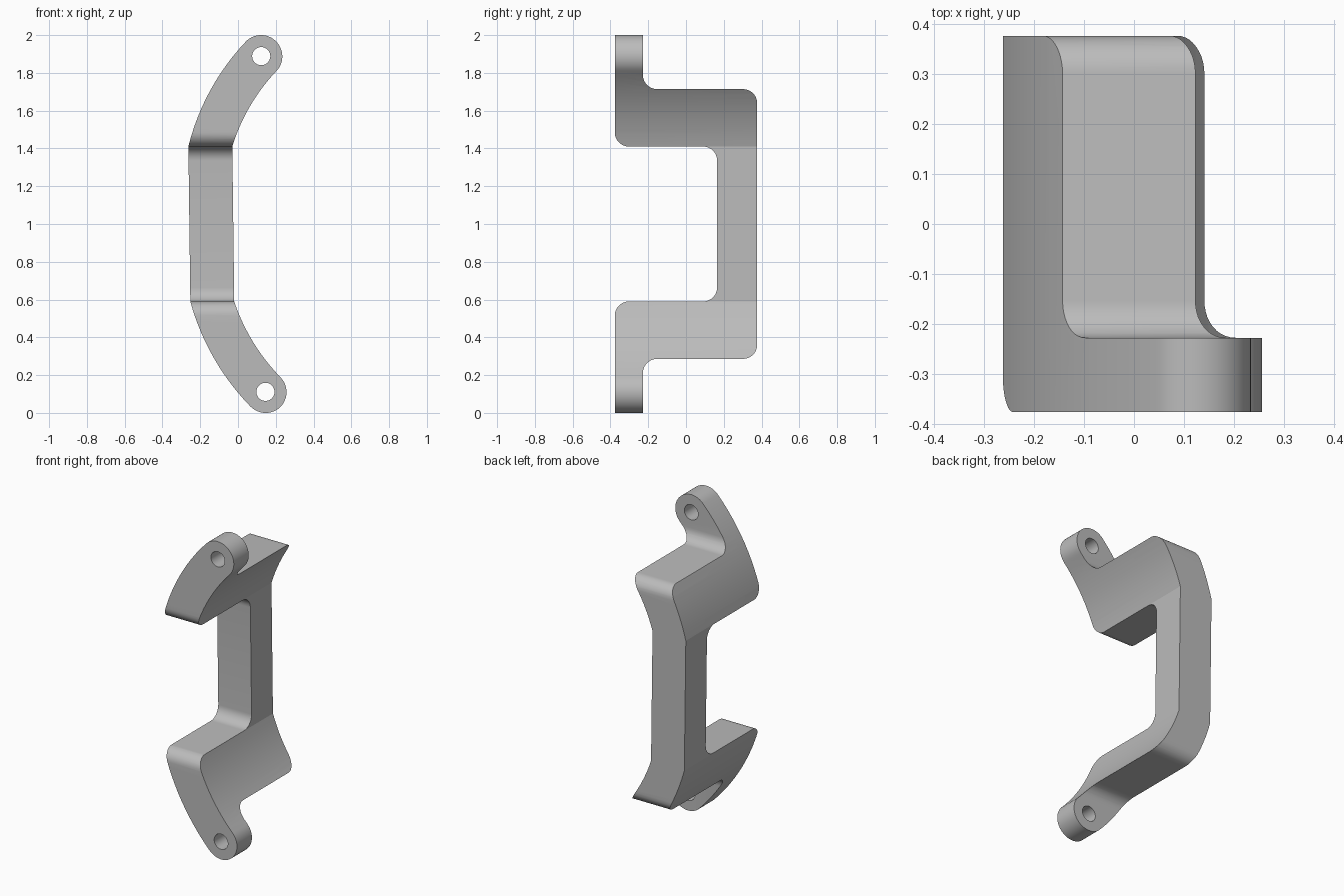
import bpy, bmesh
from math import sin, cos, pi, radians, atan2, hypot
from mathutils import Vector

if "Cube" in bpy.data.objects:
    bpy.data.objects.remove(bpy.data.objects["Cube"], do_unlink=True)

grey = bpy.data.materials.new("plain grey")
grey.use_nodes = True
colour = (0.5, 0.5, 0.5, 1)
grey.diffuse_color = colour
grey.node_tree.nodes["Principled BSDF"].inputs["Base Color"].default_value = colour


def arc(cx, cz, r, start, end, steps):
    return [(cx + r * cos(start + (end - start) * i / steps),
             cz + r * sin(start + (end - start) * i / steps)) for i in range(steps + 1)]


def mirrored(half):
    # Close an upper half outline with its reflection below
    return half + [(p[0], -p[1], *p[2:]) for p in reversed(half)]


def fillet(corners, steps=10):
    # Round the right-angled corners (a, z, radius)
    out = []
    for i, (a, z, r) in enumerate(corners):
        p = Vector((a, z))
        if r == 0:
            out.append((a, z))
            continue
        u = (Vector(corners[i - 1][:2]) - p).normalized()
        v = (Vector(corners[(i + 1) % len(corners)][:2]) - p).normalized()
        for k in range(steps + 1):
            t = pi / 2 * k / steps
            out.append(tuple(p + r * (u + v - v * cos(t) - u * sin(t))))
    return out


def prism(name, outline, axis, reach):
    # Extrude an outline along x or y
    bm = bmesh.new()
    place = (lambda a, z: (-reach, a, z)) if axis == "x" else (lambda a, z: (a, -reach, z))
    face = bm.faces.new([bm.verts.new(place(a, z)) for a, z in outline])
    new = bmesh.ops.extrude_face_region(bm, geom=[face])["geom"]
    move = (2 * reach, 0, 0) if axis == "x" else (0, 2 * reach, 0)
    bmesh.ops.translate(bm, vec=move, verts=[g for g in new if isinstance(g, bmesh.types.BMVert)])
    bmesh.ops.recalc_face_normals(bm, faces=bm.faces)
    mesh = bpy.data.meshes.new(name)
    bm.to_mesh(mesh)
    bm.free()
    mesh.materials.append(grey)
    ob = bpy.data.objects.new(name, mesh)
    bpy.context.collection.objects.link(ob)
    return ob


def lean(points):
    # Tilt the outline slightly and lift it to its standing height
    return [(x - 0.0125 * z, z + 1) for x, z in points]


# Curved outline seen from the front: straight middle, bent arms, round lugs
cx, cz = 0.962, 0.092
bend_z, inner_x, outer_x = 0.411, -0.025, -0.2575
r_in = hypot(inner_x - cx, bend_z - cz)
r_out = hypot(outer_x - cx, bend_z - cz)
r_mid, r_lug = (r_in + r_out) / 2, (r_out - r_in) / 2
lug = radians(136.1)
lug_x, lug_z = cx + r_mid * cos(lug), cz + r_mid * sin(lug)
half = arc(cx, cz, r_in, atan2(bend_z - cz, inner_x - cx), lug, 12)
half += arc(lug_x, lug_z, r_lug, lug - pi, lug, 24)[1:-1]
half += arc(cx, cz, r_out, lug, atan2(bend_z - cz, outer_x - cx), 12)
bracket = prism("bracket", lean(mirrored(half)), "y", 0.6)

# Stepped outline seen from the side
r = 0.075
steps = [(0.165, 0.41, r), (-0.377, 0.41, r), (-0.377, 1.1, 0),
         (-0.228, 1.1, 0), (-0.228, 0.714, r), (0.377, 0.714, r)]
side = prism("side_profile", [(y, z + 1) for y, z in fillet(mirrored(steps))], "x", 1)
cutters = [(side, "INTERSECT")]

# Lug holes
for name, sign in (("upper_hole", 1), ("lower_hole", -1)):
    ring = arc(lug_x, sign * lug_z, 0.048, 0, 2 * pi, 40)[:-1]
    shift = -0.0125 * sign * lug_z
    cutters.append((prism(name, [(x + shift, z + 1) for x, z in ring], "y", 0.8), "DIFFERENCE"))

bpy.ops.object.select_all(action="DESELECT")
bpy.context.view_layer.objects.active = bracket
bracket.select_set(True)
for cutter, operation in cutters:
    cutter.hide_render = True
    mod = bracket.modifiers.new(cutter.name, "BOOLEAN")
    mod.object, mod.operation, mod.solver = cutter, operation, "EXACT"
    bpy.ops.object.modifier_apply(modifier=mod.name)
    bpy.data.objects.remove(cutter, do_unlink=True)

bpy.ops.object.shade_smooth_by_angle(angle=radians(13))
